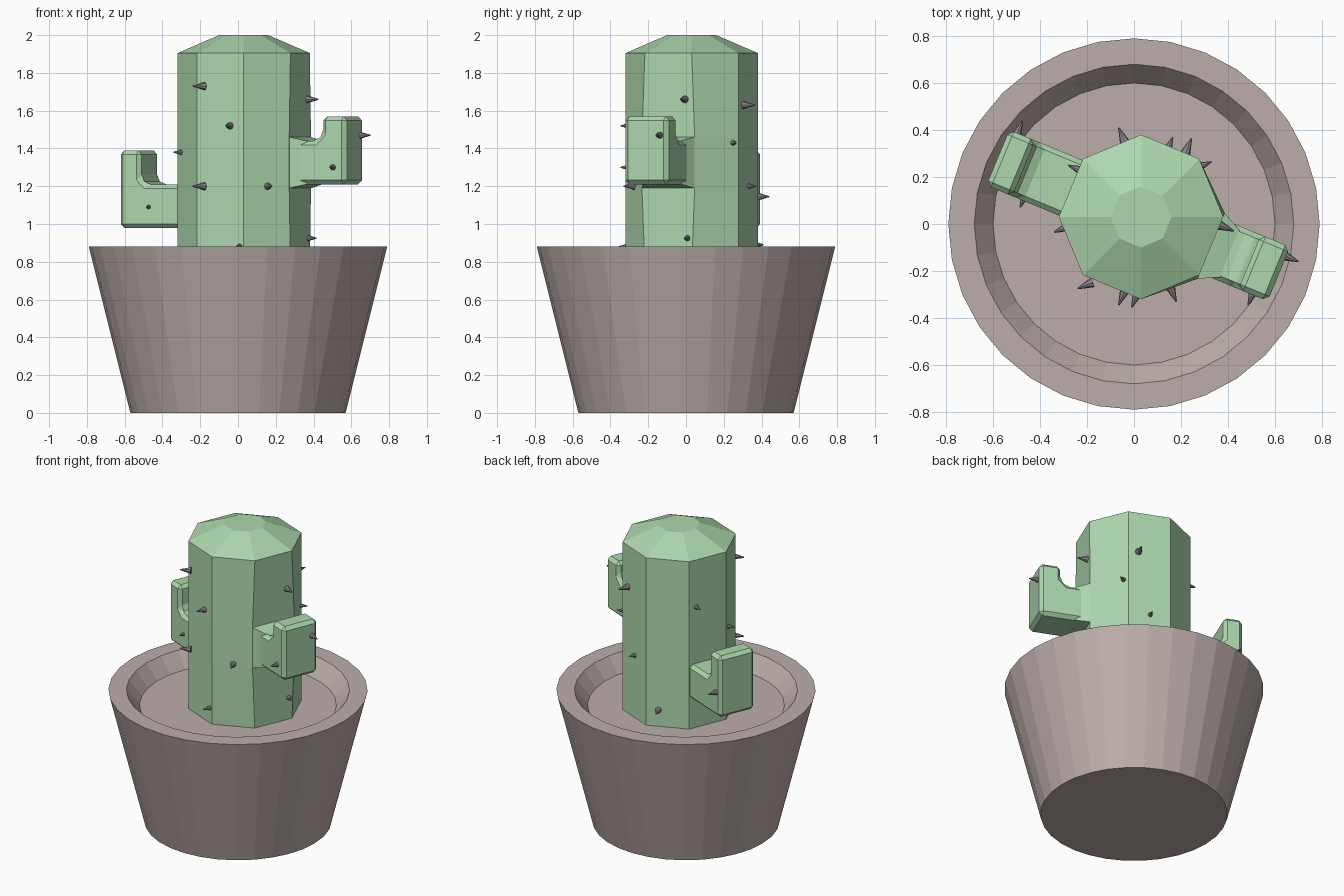
import bpy, bmesh, math
from mathutils import Vector, Matrix

if "Cube" in bpy.data.objects:
    bpy.data.objects.remove(bpy.data.objects["Cube"])


def material(name, rgb):
    m = bpy.data.materials.new(name)
    m.diffuse_color = (*rgb, 1)
    m.use_nodes = True
    m.node_tree.nodes["Principled BSDF"].inputs["Base Color"].default_value = m.diffuse_color
    return m


CLAY = material("clay", (0.50, 0.42, 0.40))
GREEN = material("green", (0.42, 0.68, 0.42))
DARK = material("dark", (0.27, 0.25, 0.27))
CENTRE = Vector((0.03, 0.03, 0))   # trunk axis
R = 0.35


def finish(name, bm, mat, matrix=Matrix()):
    bmesh.ops.recalc_face_normals(bm, faces=bm.faces)
    me = bpy.data.meshes.new(name)
    bm.to_mesh(me)
    bm.free()
    me.materials.append(mat)
    ob = bpy.data.objects.new(name, me)
    ob.matrix_world = matrix
    bpy.context.collection.objects.link(ob)
    return ob


def loft(bm, rings):
    """Skin a list of equal-length point rings and cap both ends."""
    vs = [[bm.verts.new(p) for p in r] for r in rings]
    n = len(vs[0])
    for a, b in zip(vs, vs[1:]):
        for i in range(n):
            bm.faces.new((a[i], a[(i + 1) % n], b[(i + 1) % n], b[i]))
    bm.faces.new(vs[0])
    bm.faces.new(vs[-1])


def circle(r, z, n):
    return [Vector((r * math.cos(2 * math.pi * i / n),
                    r * math.sin(2 * math.pi * i / n), z)) for i in range(n)]


# pot with recessed soil
bm = bmesh.new()
loft(bm, [circle(r, z, 32) for r, z in
          [(0.57, 0), (0.79, 0.88), (0.68, 0.88), (0.60, 0.78)]])
finish("pot", bm, CLAY)

# octagonal trunk, with one face widened where the right arm grows
rings = [circle(r, z, 8) for r, z in
         [(R, 0.77), (R, 1.19), (R, 1.46), (R, 1.905), (0.13, 2.0)]]
side = Vector((math.sin(math.pi / 8), math.cos(math.pi / 8), 0)) * 0.017
for ring in rings[1:3]:
    ring[0] += side
    ring[7] -= side
bm = bmesh.new()
loft(bm, rings)
finish("trunk", bm, GREEN, Matrix.Translation(CENTRE))


# arms: bent profile (distance from trunk axis, height) with chamfered edges
def arm(name, angle, profile, half, flare=None):
    bm = bmesh.new()
    loft(bm, [[Vector((u, v, z)) for u, z in profile] for v in (-half, half)])
    bmesh.ops.recalc_face_normals(bm, faces=bm.faces)
    bmesh.ops.bevel(bm, geom=bm.edges[:], offset=0.022, segments=1,
                    affect='EDGES', clamp_overlap=True)
    if flare:
        loft(bm, [[Vector((u, s * w, z)) for s, z in
                   ((-1, z0), (1, z0), (1, z1), (-1, z1))]
                  for u, w, z0, z1 in flare])
    m = Matrix.Translation(CENTRE) @ Matrix.Rotation(math.radians(angle), 4, 'Z')
    finish(name, bm, GREEN, m)


arm("right_arm", -22.5,
    [(0.25, 1.21), (0.635, 1.21), (0.635, 1.57), (0.50, 1.57),
     (0.50, 1.48), (0.46, 1.44), (0.25, 1.44)], 0.125,
    [(0.30, 0.15, 1.19, 1.46), (0.325, 0.15, 1.19, 1.46),
     (0.41, 0.108, 1.211, 1.439)])
arm("left_arm", 157.5,
    [(0.25, 0.98), (0.66, 0.98), (0.66, 1.39), (0.54, 1.39),
     (0.54, 1.24), (0.51, 1.21), (0.25, 1.21)], 0.128)

# spikes: tip x, y, z and the heading of the face they stand on
SPIKES = [
    (-0.24, -0.275, 1.73, -157.5), (-0.24, -0.275, 1.20, -157.5),
    (-0.065, -0.345, 1.52, -112.5), (-0.01, -0.355, 0.88, -112.5),
    (0.18, -0.33, 1.20, -67.5), (-0.34, -0.035, 1.38, -157.5),
    (0.425, -0.03, 1.66, -22.5), (0.415, -0.01, 0.925, -22.5),
    (0.33, 0.265, 1.43, 22.5), (0.245, 0.365, 1.63, 67.5),
    (0.165, 0.37, 1.20, 67.5), (-0.065, 0.41, 0.89, 112.5),
    (-0.28, 0.25, 1.59, 157.5),
    (0.70, -0.16, 1.47, -22.5), (0.485, -0.345, 1.30, -112.5),
    (-0.485, 0.07, 1.09, -112.5), (-0.475, 0.44, 1.145, 67.5),
]
bm = bmesh.new()
for x, y, z, a in SPIKES:
    m = (Matrix.Translation((x, y, z)) @ Matrix.Rotation(math.radians(a), 4, 'Z')
         @ Matrix.Rotation(math.pi / 2, 4, 'Y') @ Matrix.Translation((0, 0, -0.035)))
    bmesh.ops.create_cone(bm, cap_ends=True, segments=8, radius1=0.022,
                          radius2=0.003, depth=0.07, matrix=m)
finish("spikes", bm, DARK)
